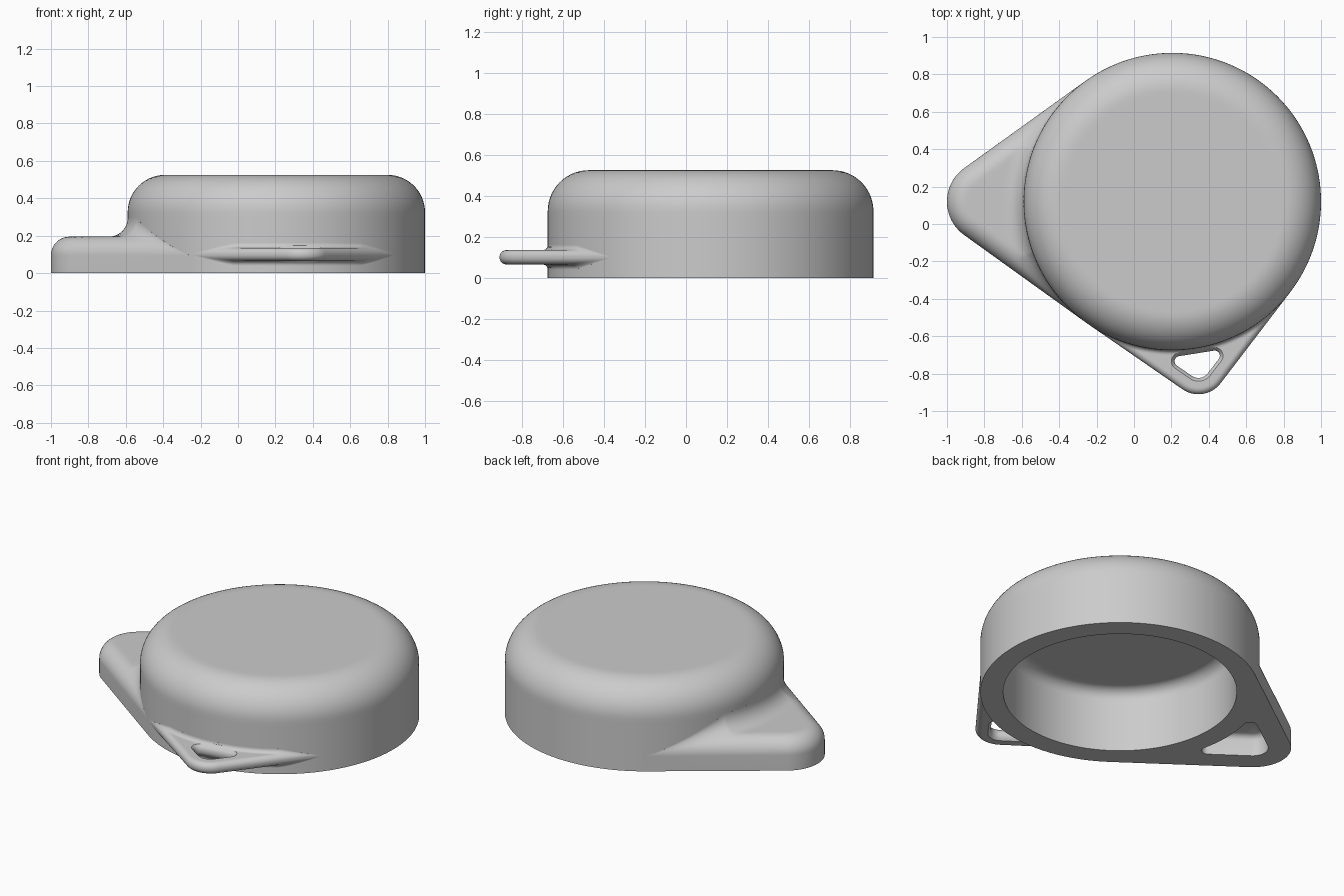
import bpy
import bmesh
from math import sin, cos, acos, atan2, sqrt, hypot, pi, radians

if "Cube" in bpy.data.objects:
    bpy.data.objects.remove(bpy.data.objects["Cube"])

CENTRE = (0.205, 0.12)
RADIUS = 0.795
WALL = 0.13

grey = bpy.data.materials.new("light grey")
grey.use_nodes = True
grey.diffuse_color = (0.6, 0.6, 0.6, 1)
grey.node_tree.nodes["Principled BSDF"].inputs["Base Color"].default_value = (0.6, 0.6, 0.6, 1)


def finish(name, bm, turn=0.0):
    """Turn a bmesh into a named object standing at the body centre."""
    bmesh.ops.recalc_face_normals(bm, faces=bm.faces[:])
    mesh = bpy.data.meshes.new(name)
    bm.to_mesh(mesh)
    bm.free()
    mesh.materials.append(grey)
    ob = bpy.data.objects.new(name, mesh)
    ob.location = (*CENTRE, 0)
    ob.rotation_euler.z = turn
    bpy.context.collection.objects.link(ob)
    return ob


def smooth(ob):
    bpy.ops.object.select_all(action="DESELECT")
    ob.select_set(True)
    bpy.context.view_layer.objects.active = ob
    bpy.ops.object.shade_smooth_by_angle(angle=radians(40))


def loft(rings):
    """Skin a list of equal closed rings and cap both ends."""
    bm = bmesh.new()
    rows = [[bm.verts.new(p) for p in ring] for ring in rings]
    for a, b in zip(rows, rows[1:]):
        for i in range(len(a)):
            j = (i + 1) % len(a)
            bm.faces.new((a[i], a[j], b[j], b[i]))
    bm.faces.new(rows[0])
    bm.faces.new(rows[-1])
    return bm


def arc(cx, cz, r, steps=14):
    """Quarter arc from the top round to the outside."""
    return [(cx + r * sin(k * pi / 2 / steps), cz + r * cos(k * pi / 2 / steps))
            for k in range(steps + 1)]


def outline(circles, grow, z, steps=96):
    """Convex outline wrapped round a few corner circles (u, v, r)."""
    points = []
    for k in range(steps):
        c, s = cos(2 * pi * k / steps), sin(2 * pi * k / steps)
        u, v, r = max(circles, key=lambda q: q[0] * c + q[1] * s + q[2])
        points.append((u + (r + grow) * c, v + (r + grow) * s, z))
    return points


def lug(name, reach, tip, turn, mid, half, edge, fillet, flat_base):
    """Tapered plate from the body to a round tip, with soft edges and a root fillet."""
    b = (RADIUS - tip) / reach
    a, phi = sqrt(1 - b * b), acos(b)
    tip_angle = atan2(tip * a, reach + tip * b)

    def extent(t):
        t = abs(t)
        if t > tip_angle:
            return RADIUS / cos(phi - t)
        return reach * cos(t) + sqrt(tip ** 2 - (reach * sin(t)) ** 2)

    def inset(u, v):
        v = abs(v)
        if a * u - b * v > a * reach:
            return max(0, tip - hypot(u - reach, v))
        return max(0, RADIUS - (a * v + b * u))

    rings, around, along = [], 160, 30
    for i in range(around + 1):
        t = phi * 0.995 * (2 * i / around - 1)
        e = extent(t) - RADIUS
        f = min(fillet, 0.6 * e)
        upper, lower = [], []
        for k in range(-1, along + 1):
            g = e * (1 - cos(pi * max(k, 0) / along)) / 2
            rho = RADIUS + g if k >= 0 else RADIUS - 0.06
            u, v = rho * cos(t), rho * sin(t)
            s = 0 if k == along else inset((RADIUS + g) * cos(t), (RADIUS + g) * sin(t))
            d = edge - min(s, edge)
            h = half - edge + sqrt(edge ** 2 - d ** 2)
            if g < f:
                h += f - sqrt(f ** 2 - (f - g) ** 2)
            upper.append((u, v, mid + h))
            lower.append((u, v, 0 if flat_base else mid - h))
        rings.append(upper + lower[::-1])
    return finish(name, loft(rings), turn)


def cut(ob, rings):
    """Subtract a lofted cutter, then drop the cutter."""
    cutter = finish("cutter", loft(rings), ob.rotation_euler.z)
    cutter.hide_render = True
    mod = ob.modifiers.new("cut", "BOOLEAN")
    mod.operation = "DIFFERENCE"
    mod.solver = "EXACT"
    mod.object = cutter
    bpy.context.view_layer.update()
    bpy.context.view_layer.objects.active = ob
    bpy.ops.object.modifier_apply(modifier=mod.name)
    bpy.data.objects.remove(cutter)


# Hollow round body with a soft upper rim, open underneath
height, rim = 0.525, 0.2
inner, ceiling, cove = RADIUS - WALL, height - WALL, rim - WALL
profile = [(0, height), (RADIUS - rim - 0.02, height)]
profile += arc(RADIUS - rim, height - rim, rim)
profile += [(RADIUS, 0.3), (RADIUS, 0), (inner, 0), (inner, ceiling - cove - 0.02)]
profile += arc(inner - cove, ceiling - cove, cove, 8)[::-1]
profile += [(inner - cove - 0.02, ceiling), (0, ceiling)]
bm = bmesh.new()
verts = [bm.verts.new((x, 0, z)) for x, z in profile]
edges = [bm.edges.new(pair) for pair in zip(verts, verts[1:])]
bmesh.ops.spin(bm, geom=verts + edges, cent=(0, 0, 0), axis=(0, 0, 1),
               angle=2 * pi, steps=144, use_duplicate=False)
bmesh.ops.remove_doubles(bm, verts=bm.verts[:], dist=0.0001)
body = finish("round_body", bm)

# Thick side tab with a pocket underneath
tab = lug("side_tab", 0.985, 0.22, pi, 0.095, 0.1, 0.1, 0.1, True)
pocket = [(0.985, 0, 0.09), (0.814, 0.184, 0.04), (0.814, -0.184, 0.04)]
cut(tab, [outline(pocket, 0, -0.05), outline(pocket, 0, 0.1),
          outline(pocket, -0.01, 0.12), outline(pocket, -0.03, 0.13)])

# Thin strap loop with a rounded hole
loop = lug("strap_loop", 0.891, 0.15, radians(-81), 0.1, 0.035, 0.033, 0.025, False)
hole = [(0.891, 0, 0.062), (0.85, 0.094, 0.027), (0.85, -0.094, 0.027)]
flare = [(-0.05, 0.03), (-0.035, 0.018), (-0.025, 0.008), (-0.012, 0.001)]
flare += [(-z, grow) for z, grow in flare[::-1]]
cut(loop, [outline(hole, grow, 0.1 + z) for z, grow in flare])

for part in (body, tab, loop):
    smooth(part)
